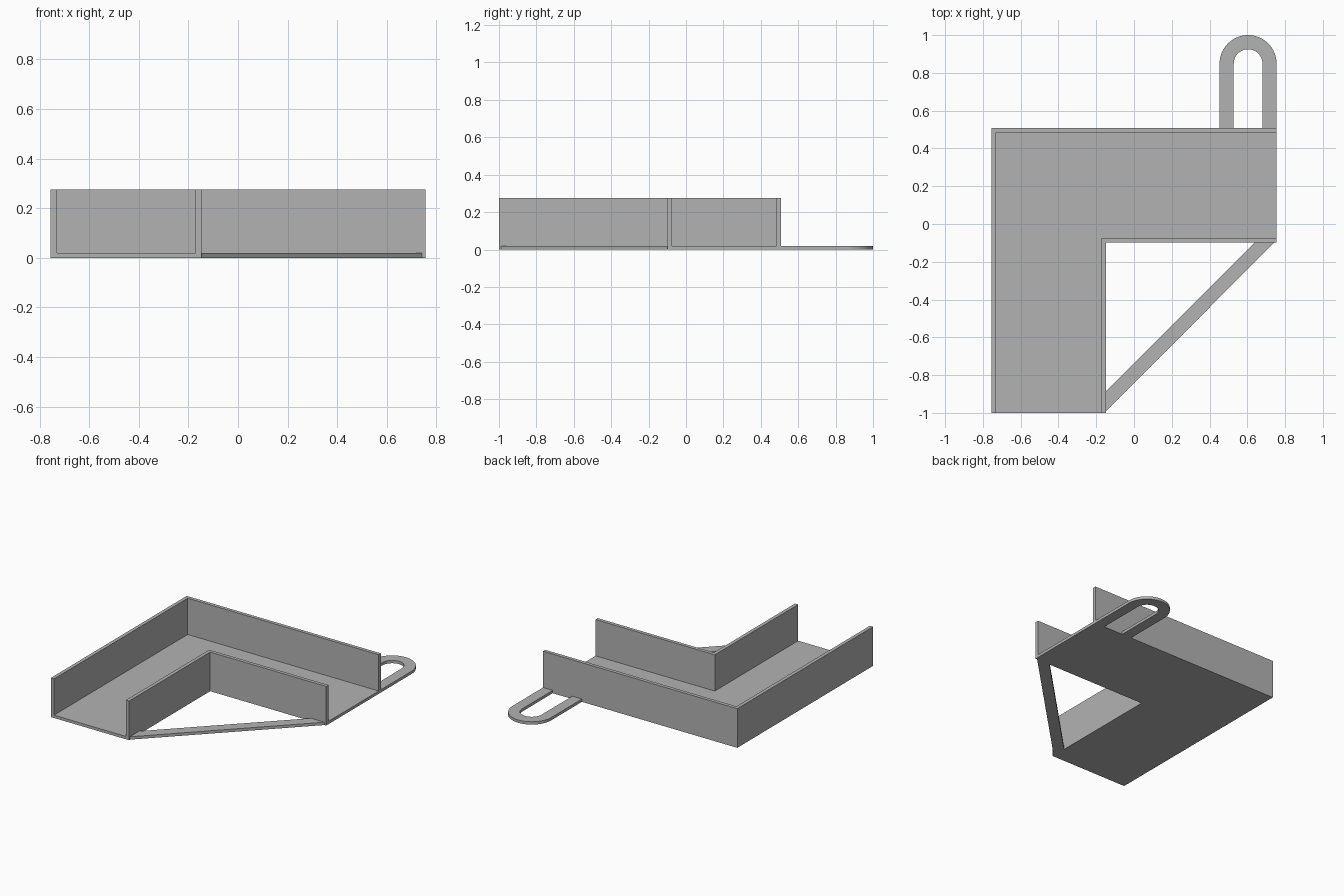
import bpy
import bmesh
from math import cos, sin, pi

cube = bpy.data.objects.get("Cube")
if cube:
    bpy.data.objects.remove(cube, do_unlink=True)

# Main dimensions
SIDE, FRONT, BACK = 0.755, -1.0, 0.509
WIDTH, WALL = 0.608, 0.025
FLOOR, HEIGHT = 0.02, 0.275

grey = bpy.data.materials.new("plain grey")
grey.use_nodes = True
colour = (0.45, 0.45, 0.45, 1)
grey.diffuse_color = colour
grey.node_tree.nodes["Principled BSDF"].inputs["Base Color"].default_value = colour


def prism(name, outline, height):
    """Extrude a flat outline upward from the ground."""
    bm = bmesh.new()
    face = bm.faces.new([bm.verts.new((x, y, 0)) for x, y in outline])
    top = bmesh.ops.extrude_face_region(bm, geom=[face])["geom"]
    verts = [v for v in top if isinstance(v, bmesh.types.BMVert)]
    bmesh.ops.translate(bm, verts=verts, vec=(0, 0, height))
    bmesh.ops.recalc_face_normals(bm, faces=bm.faces)
    mesh = bpy.data.meshes.new(name)
    bm.to_mesh(mesh)
    bm.free()
    mesh.materials.append(grey)
    obj = bpy.data.objects.new(name, mesh)
    bpy.context.collection.objects.link(obj)
    return obj


def corner_path(inset):
    """Right-angled path running a given distance inside the outer edge."""
    x, y = inset - SIDE, BACK - inset
    return [(x, FRONT), (x, y), (SIDE, y)]


def corner_strip(name, start, end, height):
    prism(name, corner_path(start) + corner_path(end)[::-1], height)


# L-shaped open channel
corner_strip("outer_wall", 0, WALL, HEIGHT)
corner_strip("channel_floor", WALL, WIDTH - WALL, FLOOR)
corner_strip("inner_wall", WIDTH - WALL, WIDTH, HEIGHT)

# Diagonal brace across the inside corner
inner_x, inner_y = WIDTH - SIDE, BACK - WIDTH
prism("diagonal_brace", [(inner_x, -0.99), (0.742, inner_y),
                         (0.637, inner_y), (inner_x, -0.885)], FLOOR)

# Rounded hanging loop on the back edge
OUTER_R, INNER_R, STEPS = 0.151, 0.076, 32
loop_x, loop_y = SIDE - OUTER_R, 1 - OUTER_R


def arch(radius):
    arc = [(loop_x + radius * cos(pi * i / STEPS),
            loop_y + radius * sin(pi * i / STEPS)) for i in range(STEPS + 1)]
    return [(loop_x + radius, BACK)] + arc + [(loop_x - radius, BACK)]


loop = prism("hanging_loop", arch(OUTER_R) + arch(INNER_R)[::-1], FLOOR)
bpy.context.view_layer.objects.active = loop
loop.select_set(True)
bpy.ops.object.shade_smooth_by_angle()
